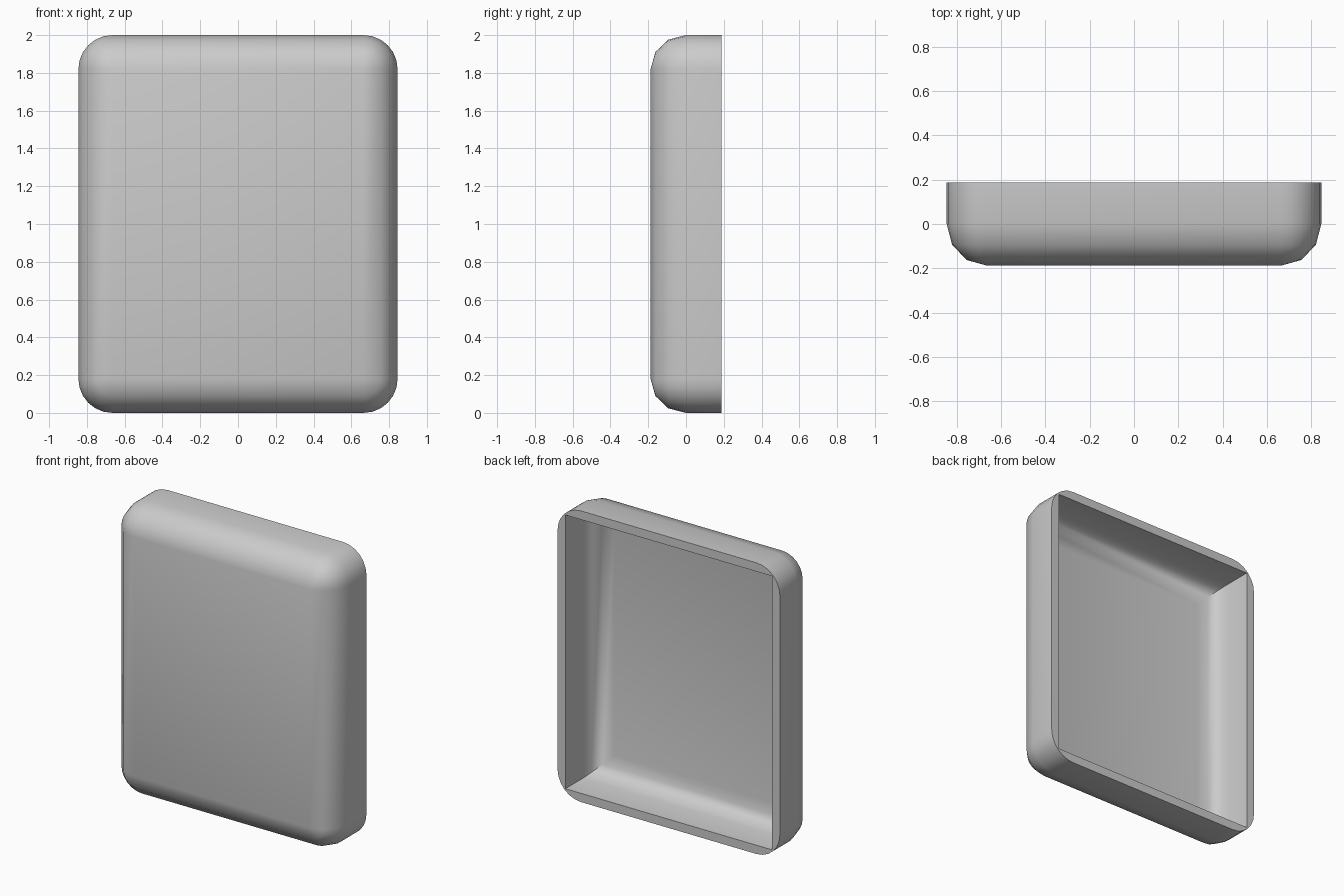
import bpy, bmesh
from math import sin, cos, pi, radians

if "Cube" in bpy.data.objects:
    bpy.data.objects.remove(bpy.data.objects["Cube"])

W, H, D = 0.845, 1.0, 0.1875   # half width, half height, half depth
R, RIM, FILLET, FLOOR = 0.18, 0.06, 0.15, 0.06
CORNER_SEG, EDGE_SEG = 6, 3


def ring(bm, y, inset, r):
    """Rounded rectangle loop in the xz plane at depth y."""
    verts = []
    for k, (sx, sz) in enumerate([(1, 1), (-1, 1), (-1, -1), (1, -1)]):
        cx, cz = sx * (W - inset - r), sz * (H - inset - r)
        for i in range(CORNER_SEG + 1):
            a = (k + i / CORNER_SEG) * pi / 2
            verts.append(bm.verts.new((cx + r * cos(a), y, H + cz + r * sin(a))))
    return verts


bm = bmesh.new()
angles = [i / EDGE_SEG * pi / 2 for i in range(EDGE_SEG + 1)]

# Outer skin, from the front panel back to the open rim
loops = [ring(bm, -D * sin(a), R * (1 - cos(a)), R * cos(a)) for a in reversed(angles)]
loops.append(ring(bm, D, 0, R))
# Inner cavity with square mitred corners and a filleted floor
loops.append(ring(bm, D, RIM, 0))
loops += [ring(bm, -(D - FLOOR) * sin(a), RIM + FILLET * (1 - cos(a)), 0) for a in angles]

for a, b in zip(loops, loops[1:]):
    n = len(a)
    for i in range(n):
        j = (i + 1) % n
        bm.faces.new((a[i], a[j], b[j], b[i]))

# Front panel and cavity floor
bm.faces.new(loops[0])
bm.faces.new(loops[-1])
bmesh.ops.remove_doubles(bm, verts=bm.verts, dist=1e-5)
bmesh.ops.recalc_face_normals(bm, faces=bm.faces)

mesh = bpy.data.meshes.new("shell_tray")
bm.to_mesh(mesh)
bm.free()
tray = bpy.data.objects.new("shell_tray", mesh)
bpy.context.collection.objects.link(tray)
bpy.context.view_layer.objects.active = tray
tray.select_set(True)
bpy.ops.object.shade_smooth_by_angle(angle=radians(35))
